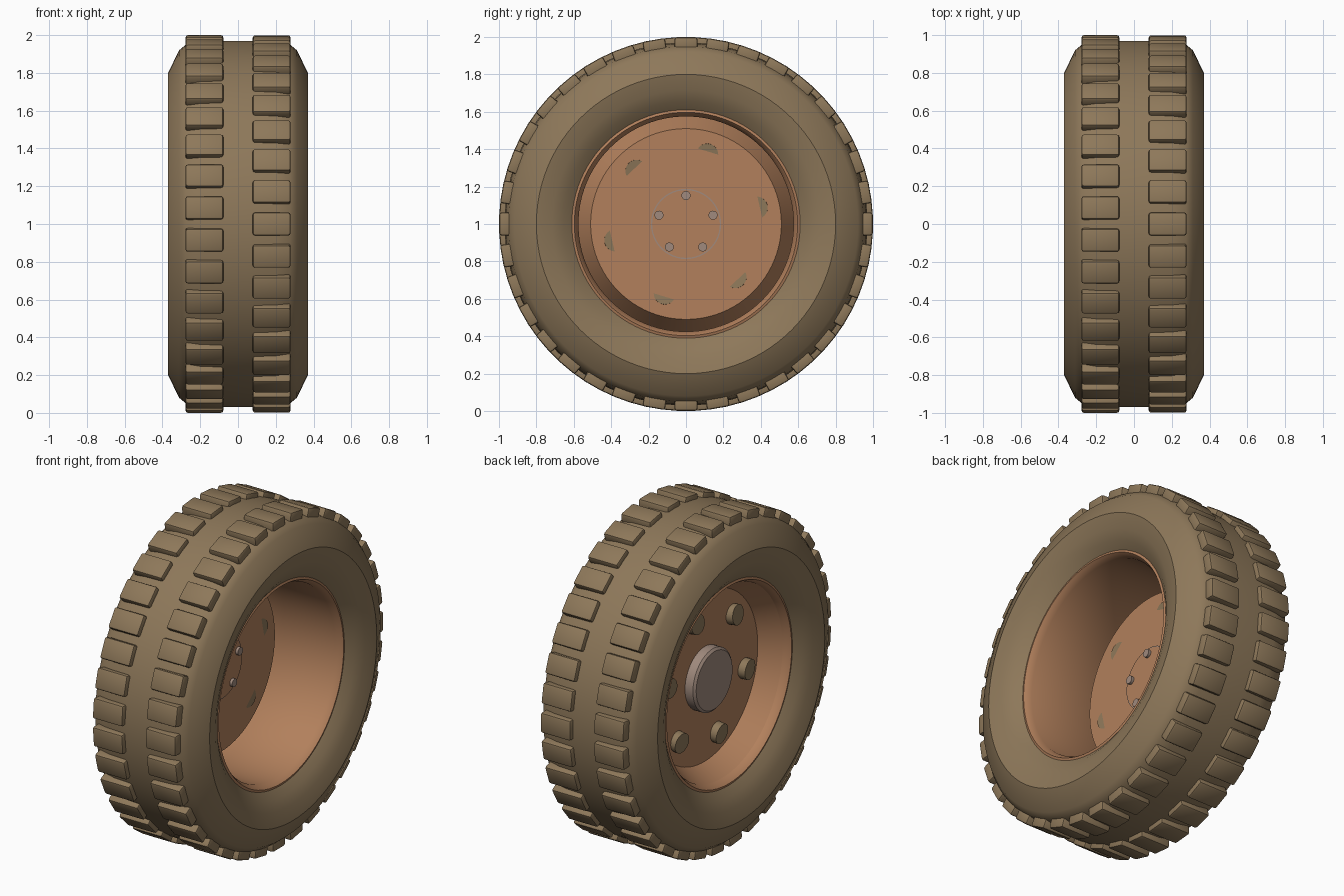
import bpy, bmesh, math
from mathutils import Matrix, Vector

if "Cube" in bpy.data.objects:
    bpy.data.objects.remove(bpy.data.objects["Cube"])

CENTER = Vector((0, 0, 1))
SEG = 96


def material(name, rgb):
    m = bpy.data.materials.new(name)
    m.diffuse_color = (*rgb, 1)
    m.use_nodes = True
    m.node_tree.nodes["Principled BSDF"].inputs["Base Color"].default_value = m.diffuse_color
    return m


RUBBER = material("olive_brown", (0.27, 0.188, 0.102))
ORANGE = material("rust_orange", (0.445, 0.216, 0.107))
METAL = material("warm_grey", (0.35, 0.254, 0.205))


def finish(name, bm, mat, angle=30):
    bmesh.ops.recalc_face_normals(bm, faces=bm.faces)
    bmesh.ops.translate(bm, verts=bm.verts, vec=CENTER)
    me = bpy.data.meshes.new(name)
    bm.to_mesh(me)
    bm.free()
    me.materials.append(mat)
    ob = bpy.data.objects.new(name, me)
    bpy.context.collection.objects.link(ob)
    bpy.ops.object.select_all(action='DESELECT')
    bpy.context.view_layer.objects.active = ob
    ob.select_set(True)
    bpy.ops.object.shade_smooth_by_angle(angle=math.radians(angle))
    return ob


def lathe(name, profile, mat, closed=False, seg=SEG):
    """Spin (x, radius) points around the x axle; open ends lie on the axle."""
    bm = bmesh.new()
    vs = [bm.verts.new((x, 0, r)) for x, r in profile]
    pairs = list(zip(vs, vs[1:])) + ([(vs[-1], vs[0])] if closed else [])
    es = [bm.edges.new(p) for p in pairs]
    bmesh.ops.spin(bm, geom=vs + es, cent=(0, 0, 0), axis=(1, 0, 0),
                   angle=2 * math.pi, steps=seg, use_duplicate=False)
    bmesh.ops.remove_doubles(bm, verts=bm.verts, dist=1e-5)
    return finish(name, bm, mat)


def around(angle):
    """Turn about the axle; zero points along +y, positive towards +z."""
    return Matrix.Rotation(math.radians(angle), 4, 'X')


def mirrored(half):
    return half + [(-x, r) for x, r in reversed(half)]


# Tyre carcass
lathe("tyre", mirrored([(0.26, 0.60), (0.285, 0.61), (0.32, 0.655), (0.35, 0.715),
                        (0.37, 0.80), (0.312, 0.92), (0.275, 0.95), (0.2, 0.965),
                        (0.08, 0.97)]), RUBBER, closed=True)

# Tread blocks: two staggered rows
for side, shift in ((1, 0), (-1, 5)):
    bm = bmesh.new()
    for i in range(36):
        m = (around(i * 10 + shift) @ Matrix.Translation((side * 0.178, 0.964, 0))
             @ Matrix.Diagonal((0.2, 0.07, 0.122, 1)))
        bmesh.ops.create_cube(bm, size=1, matrix=m)
    bmesh.ops.bevel(bm, geom=bm.edges[:], offset=0.012, segments=2,
                    profile=0.5, affect='EDGES')
    finish("tread_right" if side > 0 else "tread_left", bm, RUBBER, 40)

# Rim barrel with rolled lips
lathe("rim_barrel", mirrored([(0.25, 0.62), (0.285, 0.612), (0.29, 0.597),
                              (0.28, 0.59), (0.25, 0.575)]), ORANGE, closed=True)

# Dished wheel disc
lathe("wheel_disc", [(-0.11, 0), (-0.11, 0.51), (-0.22, 0.578),
                     (-0.25, 0.578), (-0.125, 0.508), (-0.125, 0)], ORANGE)

# Hub with a flush plate on its outer end
lathe("hub", [(-0.104, 0), (-0.104, 0.188), (-0.178, 0.188),
              (-0.19, 0.174), (-0.19, 0)], METAL, seg=48)
lathe("hub_plate", [(-0.101, 0), (-0.101, 0.181), (-0.106, 0.181),
                    (-0.106, 0)], ORANGE, seg=48)


def studs(name, count, start, ring, x, radius, depth, tilt, mat):
    bm = bmesh.new()
    for i in range(count):
        m = (around(start + i * 360 / count) @ Matrix.Translation((x, ring, 0))
             @ Matrix.Rotation(math.radians(tilt), 4, 'Z')
             @ Matrix.Rotation(math.pi / 2, 4, 'Y'))
        bmesh.ops.create_cone(bm, cap_ends=True, segments=24, radius1=radius,
                              radius2=radius, depth=depth, matrix=m)
    finish(name, bm, mat)


# Small bolts on the hub plate
studs("hub_bolts", 5, 90, 0.152, -0.1, 0.024, 0.03, 0, METAL)
# Tilted lugs through the disc, barely breaking the outer face
studs("disc_lugs", 6, 13, 0.39, -0.137, 0.06, 0.05, -7, RUBBER)
